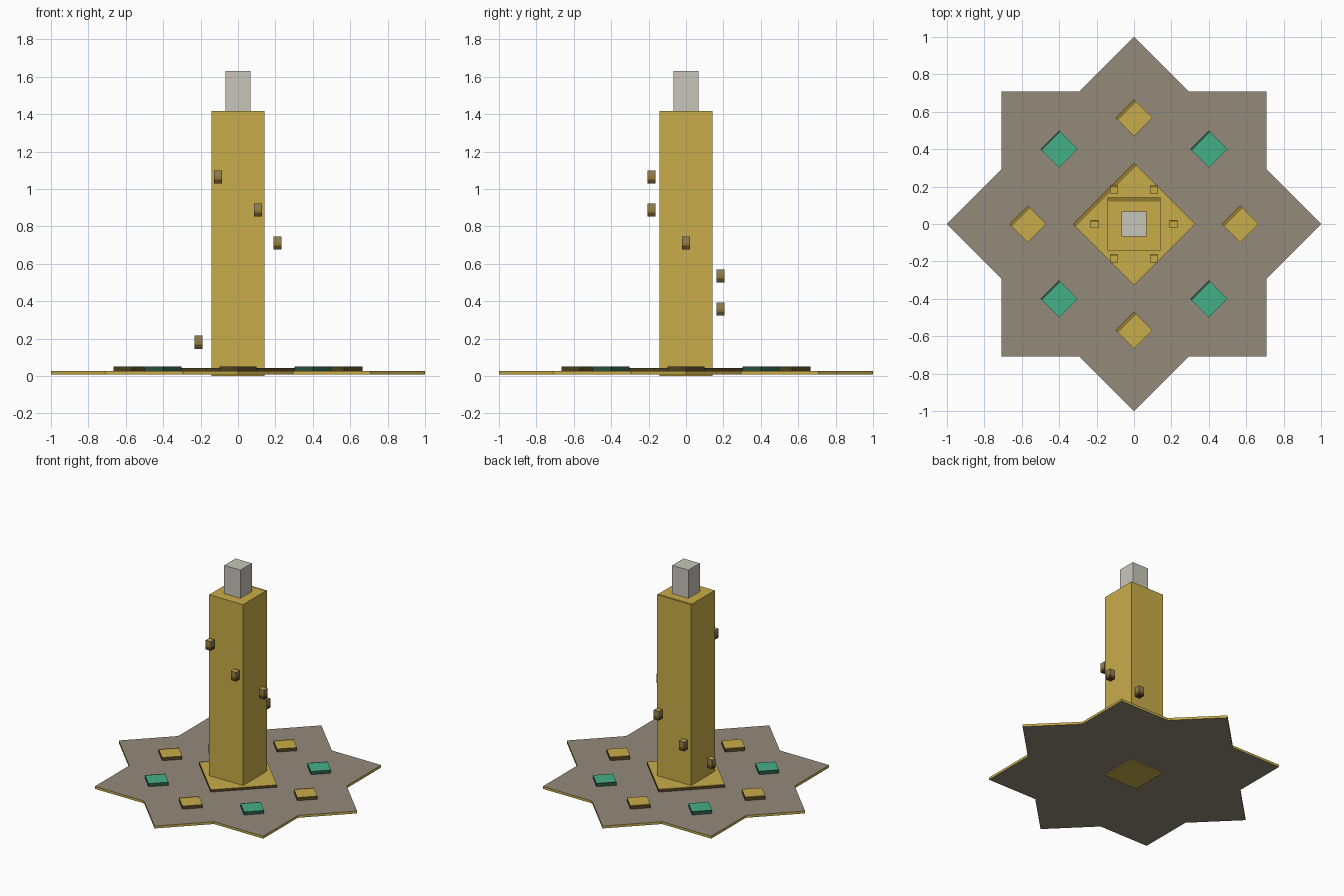
import bpy, bmesh, math
from mathutils import Vector

if "Cube" in bpy.data.objects:
    bpy.data.objects.remove(bpy.data.objects["Cube"], do_unlink=True)


def material(name, rgb):
    lin = [((c / 255 + 0.055) / 1.055) ** 2.4 for c in rgb] + [1.0]
    m = bpy.data.materials.new(name)
    m.use_nodes = True
    m.diffuse_color = lin
    m.node_tree.nodes["Principled BSDF"].inputs["Base Color"].default_value = lin
    return m


gold = material("gold", (201, 173, 74))
bronze = material("bronze", (146, 120, 48))
dark_bronze = material("dark bronze", (84, 69, 34))
taupe = material("taupe", (148, 138, 122))
green = material("jade green", (68, 176, 136))
dark_green = material("dark green", (45, 88, 72))
stone = material("pale stone", (200, 198, 186))
tan = material("tan", (150, 131, 84))


def prism(name, outline, z0, z1, mats, rule=None, cuts=(), loc=(0, 0, 0), turn=0.0):
    """Extrude an outline; slice it at the cuts; rule(centre, normal) picks the material."""
    bm = bmesh.new()
    base = bm.faces.new([bm.verts.new((x, y, z0)) for x, y in outline])
    ext = bmesh.ops.extrude_face_region(bm, geom=[base])
    top = [v for v in ext["geom"] if isinstance(v, bmesh.types.BMVert)]
    bmesh.ops.translate(bm, verts=top, vec=(0, 0, z1 - z0))
    for co, no in cuts:
        bmesh.ops.bisect_plane(bm, geom=bm.verts[:] + bm.edges[:] + bm.faces[:],
                               plane_co=co, plane_no=no)
    bmesh.ops.recalc_face_normals(bm, faces=bm.faces[:])
    if rule:
        for f in bm.faces:
            f.material_index = rule(f.calc_center_median(), f.normal)
    me = bpy.data.meshes.new(name)
    bm.to_mesh(me)
    bm.free()
    for m in mats:
        me.materials.append(m)
    ob = bpy.data.objects.new(name, me)
    ob.location = loc
    ob.rotation_euler.z = turn
    bpy.context.collection.objects.link(ob)
    return ob


def square(h):
    return [(-h, -h), (h, -h), (h, h), (-h, h)]


def trimmed_tile(name, h, z0, z1, mats, strip, loc=(0, 0, 0)):
    """Diamond slab: top, darker strip along one top edge, dark sides."""
    edge = h - strip

    def rule(c, n):
        if abs(n.z) < 0.5:
            return 2
        return 1 if c.y > edge else 0
    return prism(name, square(h), z0, z1, mats, rule,
                 [(Vector((0, edge, 0)), Vector((0, 1, 0)))], loc, math.pi / 4)


# Eight-pointed star base with gold rim
inner = math.hypot(math.sqrt(0.5), 1 - math.sqrt(0.5))
star = []
for i in range(16):
    r = inner if i % 2 else 1.0
    a = i * math.pi / 8
    star.append((r * math.cos(a), r * math.sin(a)))
prism("star_base", star, 0.008, 0.026, [taupe, gold],
      lambda c, n: 0 if abs(n.z) > 0.5 else 1)

# Plinth under the column
trimmed_tile("plinth", 0.231, 0.02, 0.044, [gold, bronze, dark_bronze], 0.02)

# Ring of alternating gold and green tiles
for i in range(8):
    a = i * math.pi / 4
    spot = (0.567 * math.cos(a), 0.567 * math.sin(a), 0)
    if i % 2:
        trimmed_tile(f"green_tile_{i}", 0.07, 0.02, 0.05,
                     [green, dark_green, dark_green], 0.011, spot)
    else:
        trimmed_tile(f"gold_tile_{i}", 0.07, 0.02, 0.05,
                     [gold, bronze, dark_bronze], 0.019, spot)

# Column with a darker strip at the back of its top
prism("column", square(0.142), 0.0, 1.416, [gold, bronze],
      lambda c, n: 1 if n.z > 0.5 and c.y > 0.12 else 0,
      [(Vector((0, 0.12, 0)), Vector((0, 1, 0)))])

# Stone cap
prism("cap", square(0.068), 1.40, 1.63, [stone])


# Floating blocks spiralling down around the column, banded by height
def block_rule(c, n):
    if n.z > 0.5:
        return 1 if c.y > 0.012 else 0
    if n.z < -0.5 or c.z < -0.013:
        return 3
    return 2 if c.z > 0.003 else 1


for i in range(6):
    a = math.radians(240 + 60 * i)
    prism(f"floating_block_{i + 1}", square(0.0215), -0.035, 0.035,
          [gold, bronze, tan, dark_bronze], block_rule,
          [(Vector((0, 0, -0.013)), Vector((0, 0, 1))),
           (Vector((0, 0, 0.003)), Vector((0, 0, 1))),
           (Vector((0, 0.012, 0)), Vector((0, 1, 0)))],
          (0.212 * math.cos(a), 0.212 * math.sin(a), 1.064 - 0.1766 * i))
